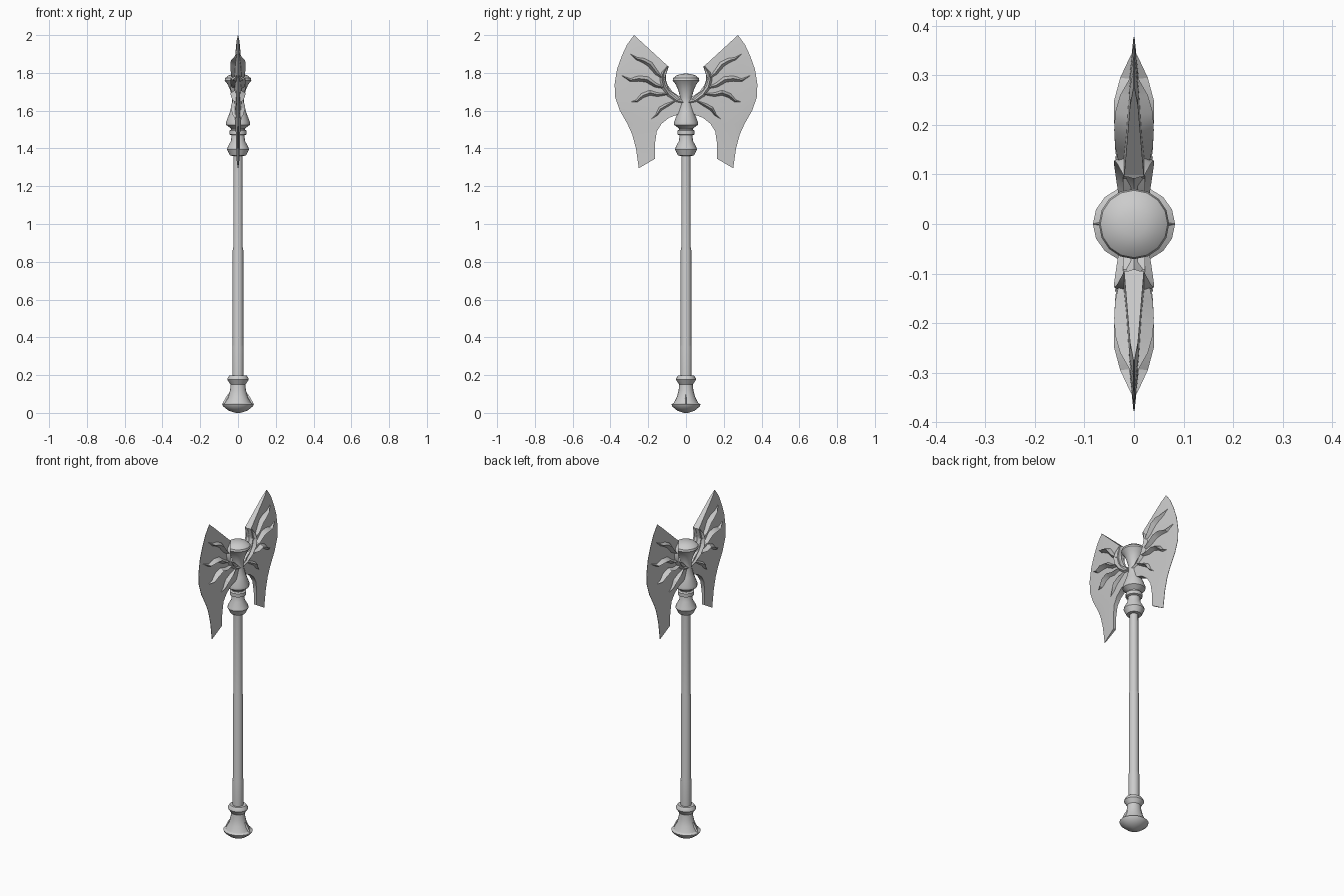
import bpy, bmesh, math
from mathutils import Vector


def finish(name, bm, mirror=False, angle=30):
    bmesh.ops.recalc_face_normals(bm, faces=bm.faces)
    me = bpy.data.meshes.new(name)
    bm.to_mesh(me)
    bm.free()
    ob = bpy.data.objects.new(name, me)
    bpy.context.collection.objects.link(ob)
    if mirror:
        m = ob.modifiers.new("Mirror", 'MIRROR')
        m.use_axis = (False, True, False)
        m.use_clip = False
        m.use_mirror_merge = False
    bpy.ops.object.select_all(action='DESELECT')
    ob.select_set(True)
    bpy.context.view_layer.objects.active = ob
    bpy.ops.object.shade_smooth_by_angle(angle=math.radians(angle))
    return ob


def bridge(bm, rings):
    n = len(rings[0])
    for a, b in zip(rings, rings[1:]):
        for i in range(n):
            j = (i + 1) % n
            bm.faces.new((a[i], a[j], b[j], b[i]))
    bm.faces.new(rings[0])
    bm.faces.new(rings[-1])


def turned(name, profile, sides=16, sy=1.0):
    """Lathe a (radius, z) profile around z."""
    bm = bmesh.new()
    rings = []
    for r, z in profile:
        rings.append([bm.verts.new((r * math.cos(math.tau * i / sides),
                                    sy * r * math.sin(math.tau * i / sides), z))
                      for i in range(sides)])
    bridge(bm, rings)
    return finish(name, bm)


def ridge(name, stations, mirror=True):
    """Diamond section along a (y, z, half width, half height) path, raised on both faces."""
    bm = bmesh.new()
    rings = []
    pts = [Vector((0, s[0], s[1])) for s in stations]
    for i, (y, z, w, h) in enumerate(stations):
        t = (pts[min(i + 1, len(pts) - 1)] - pts[max(i - 1, 0)]).normalized()
        side = Vector((0, -t.z, t.y)) * w
        up = Vector((h, 0, 0))
        rings.append([bm.verts.new(pts[i] + o) for o in (side, up, -side, -up)])
    bridge(bm, rings)
    return finish(name, bm, mirror)


# Shaft, slightly thicker in the lower half
turned("shaft", [(.030, .17), (.030, .35), (.028, .36), (.028, .86),
                 (.025, .875), (.024, 1.38)], 12)

# Pommel with domed foot
turned("pommel", [(.012, 0), (.05, .012), (.078, .034), (.083, .045), (.07, .052),
                  (.052, .085), (.042, .12), (.039, .15), (.057, .176),
                  (.056, .183), (.046, .198), (.02, .198)], 16, .93)
ridge("pommel_wedge", [(0, .108, .004, .046), (0, .08, .016, .066),
                       (0, .045, .028, .084)], False)

# Collar below the head
turned("collar", [(.02, 1.36), (.042, 1.362), (.058, 1.395), (.056, 1.405),
                  (.037, 1.44), (.034, 1.47), (.046, 1.474), (.046, 1.495),
                  (.036, 1.50), (.036, 1.52)])

# Hourglass hub with domed cap
turned("head_hub", [(.036, 1.505), (.063, 1.525), (.063, 1.54), (.044, 1.59),
                    (.031, 1.64), (.030, 1.67), (.042, 1.71), (.055, 1.74),
                    (.071, 1.76), (.068, 1.772), (.05, 1.787), (.025, 1.794),
                    (.008, 1.796)])

# Wedge blade: inner rim thick, outer edge sharp (y, z, half thickness)
inner = [(.095, 1.835, .020), (.112, 1.77, .022), (.092, 1.71, .022),
         (.05, 1.68, .022), (.01, 1.64, .022), (.03, 1.585, .02),
         (.09, 1.562, .018), (.13, 1.53, .015), (.155, 1.49, .012),
         (.165, 1.42, .010), (.165, 1.345, .008)]
outer = [(.275, 2.0), (.312, 1.95), (.34, 1.89), (.365, 1.82), (.378, 1.74),
         (.375, 1.67), (.35, 1.60), (.31, 1.53), (.285, 1.475), (.265, 1.40),
         (.25, 1.295)]
bm = bmesh.new()
rings = []
for (y0, z0, t), (y1, z1) in zip(inner, outer):
    ring = [bm.verts.new((s * t, y0, z0)) for s in (-1, 1)]
    my, mz = y0 + (y1 - y0) * .8, z0 + (z1 - z0) * .8
    ring += [bm.verts.new((t * .4, my, mz)), bm.verts.new((.001, y1, z1)),
             bm.verts.new((-.001, y1, z1)), bm.verts.new((-t * .4, my, mz))]
    rings.append(ring)
bridge(bm, rings)
finish("blade", bm, True)

# Crescent rim joining the blade to the hub
ridge("crescent_rim", [(.098, 1.838, .008, .021), (.122, 1.80, .018, .034),
                       (.128, 1.765, .021, .040), (.118, 1.725, .023, .040),
                       (.09, 1.685, .024, .036), (.05, 1.655, .026, .030),
                       (0, 1.64, .028, .028)])

# Flame reliefs fanning out over the blade
flames = [
    [(.12, 1.77, .012, .030), (.155, 1.80, .022, .038), (.19, 1.845, .024, .040),
     (.225, 1.865, .019, .038), (.26, 1.875, .011, .028), (.295, 1.90, .002, .008)],
    [(.11, 1.72, .012, .030), (.16, 1.735, .020, .038), (.205, 1.765, .024, .040),
     (.25, 1.77, .020, .040), (.295, 1.762, .012, .028), (.34, 1.785, .002, .007)],
    [(.09, 1.69, .012, .030), (.15, 1.685, .018, .038), (.19, 1.695, .021, .040),
     (.23, 1.68, .018, .038), (.26, 1.652, .011, .028), (.295, 1.645, .002, .008)],
    [(.06, 1.65, .012, .028), (.10, 1.63, .018, .036), (.135, 1.61, .018, .038),
     (.155, 1.578, .011, .028), (.19, 1.55, .002, .010)],
]
for n, path in enumerate(flames, 1):
    ridge(f"flame_{n}", path)
